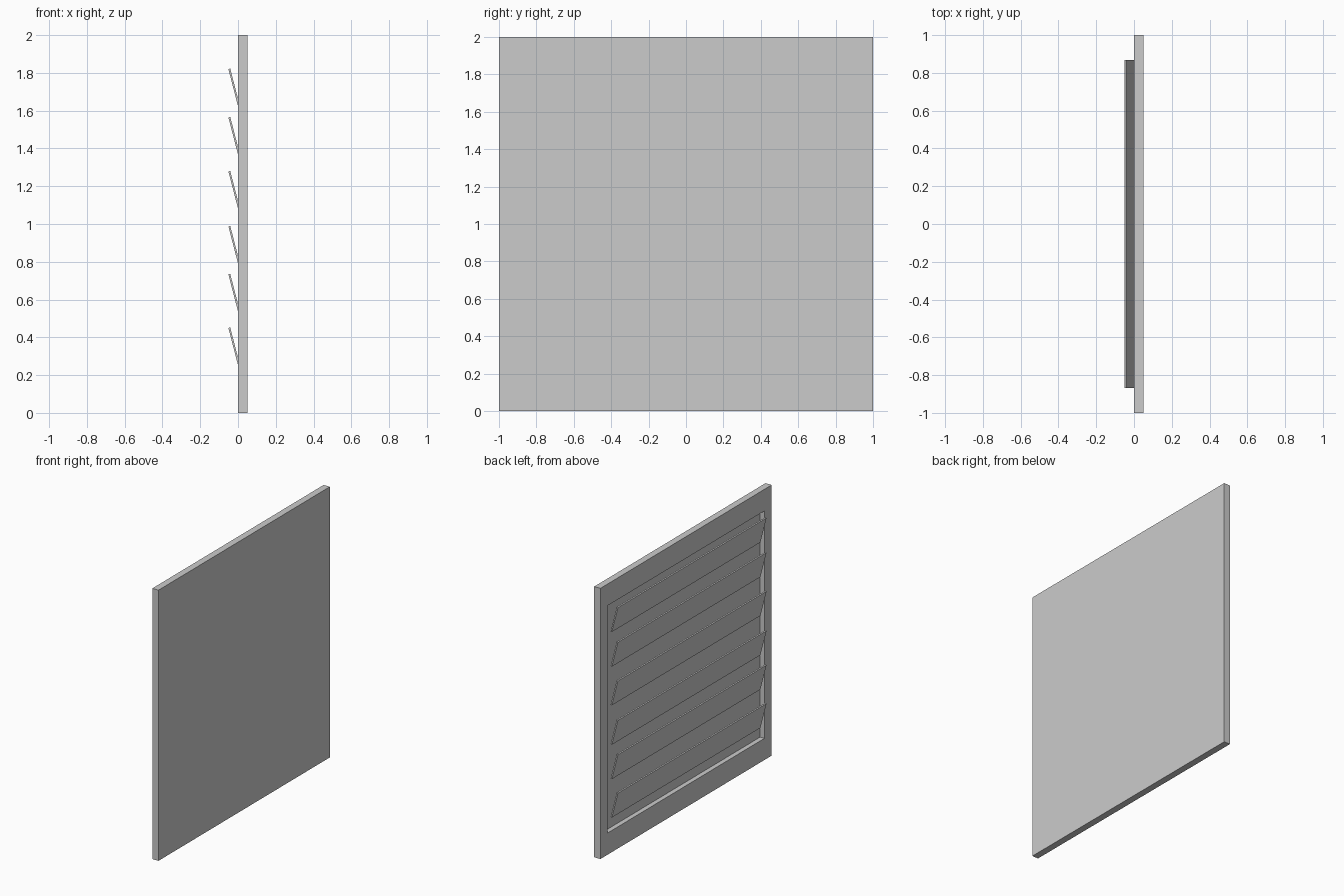
import bpy, bmesh, math
from mathutils import Matrix

if "Cube" in bpy.data.objects:
    bpy.data.objects.remove(bpy.data.objects["Cube"])

def box_object(name, size, location, angle=0.0):
    bm = bmesh.new()
    bmesh.ops.create_cube(bm, size=1.0)
    bmesh.ops.scale(bm, vec=size, verts=bm.verts)
    bmesh.ops.rotate(bm, matrix=Matrix.Rotation(angle, 3, 'Y'), verts=bm.verts)
    bmesh.ops.translate(bm, vec=location, verts=bm.verts)
    mesh = bpy.data.meshes.new(name)
    bm.to_mesh(mesh)
    bm.free()
    obj = bpy.data.objects.new(name, mesh)
    bpy.context.collection.objects.link(obj)
    return obj

# Panel with a shallow rectangular recess inset into its -x face
panel = box_object("panel", (0.05, 2.0, 2.0), (0.025, 0, 1.0))
bm = bmesh.new()
bm.from_mesh(panel.data)
face = min(bm.faces, key=lambda f: f.calc_center_median().x)
bmesh.ops.inset_region(bm, faces=[face], thickness=0.12)
ring = bmesh.ops.extrude_discrete_faces(bm, faces=[face])
bmesh.ops.translate(bm, vec=(0.035, 0, 0), verts=ring["faces"][0].verts)
for v in bm.verts:
    if abs(v.co.z - 1) < 0.95:
        v.co.z = 1 + math.copysign(0.84, v.co.z - 1)
bmesh.ops.recalc_face_normals(bm, faces=bm.faces)
bm.to_mesh(panel.data)
bm.free()

# Tilted louvre slats, top edge leaning outwards
for i, z in enumerate((0.354, 0.638, 0.892, 1.183, 1.469, 1.725)):
    box_object(f"slat_{i + 1}", (0.01, 1.735, 0.2), (-0.021, 0, z), math.radians(-14.5))
